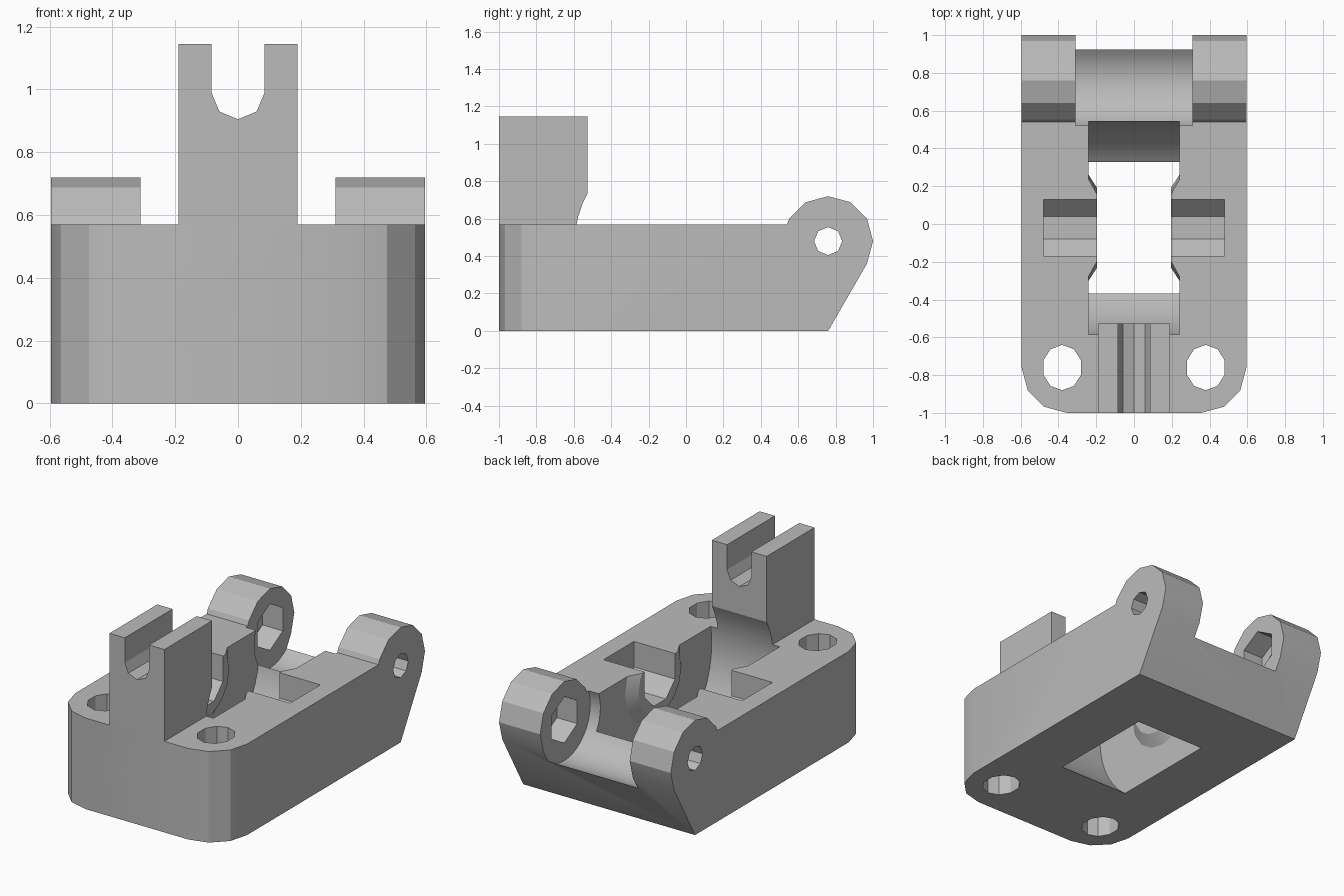
import bpy
import bmesh
from math import cos, sin, pi, radians

cube = bpy.data.objects.get("Cube")
if cube:
    bpy.data.objects.remove(cube, do_unlink=True)

grey = bpy.data.materials.new("plain grey")
grey.use_nodes = True
grey.diffuse_color = (0.5, 0.5, 0.5, 1)
grey.node_tree.nodes["Principled BSDF"].inputs["Base Color"].default_value = (0.5, 0.5, 0.5, 1)


def circle(u, v, r, n, turn=0.0, squash=1.0):
    """Regular polygon in the profile plane."""
    steps = [turn + 2 * pi * i / n for i in range(n)]
    return [(u + r * squash * cos(a), v + r * sin(a)) for a in steps]


def place(axis, u, v, w):
    return {"x": (w, u, v), "y": (u, w, v), "z": (u, v, w)}[axis]


def loft(name, axis, sections):
    """Solid through matching profiles, given as (position, profile) pairs."""
    bm = bmesh.new()
    rings = [[bm.verts.new(place(axis, u, v, w)) for u, v in prof] for w, prof in sections]
    n = len(rings[0])
    for a, b in zip(rings, rings[1:]):
        for i in range(n):
            j = (i + 1) % n
            bm.faces.new((a[i], a[j], b[j], b[i]))
    bm.faces.new(rings[0])
    bm.faces.new(rings[-1])
    bmesh.ops.recalc_face_normals(bm, faces=bm.faces)
    mesh = bpy.data.meshes.new(name)
    bm.to_mesh(mesh)
    bm.free()
    mesh.materials.append(grey)
    obj = bpy.data.objects.new(name, mesh)
    bpy.context.collection.objects.link(obj)
    return obj


def prism(name, axis, profile, lo, hi):
    return loft(name, axis, [(lo, profile), (hi, profile)])


def combine(obj, tool, operation="DIFFERENCE", keep=False):
    tool.hide_render = True
    mod = obj.modifiers.new("combine", "BOOLEAN")
    mod.operation = operation
    mod.solver = "EXACT"
    mod.object = tool
    bpy.context.view_layer.objects.active = obj
    bpy.ops.object.modifier_apply(modifier=mod.name)
    if not keep:
        bpy.data.objects.remove(tool, do_unlink=True)


TOP = 0.57
HALF = 0.595
HINGE = (0.76, 0.48)
AXLE = (-0.02, 0.46)

# Body: side profile with the hinge knuckle at the back
knuckle = [(HINGE[0] + 0.24 * cos(radians(a)), HINGE[1] + 0.24 * sin(radians(a)))
           for a in range(-30, 151, 30)]
side = [(-1, 0), (0.76, 0)] + knuckle + [(0.54, TOP), (-1, TOP)]
body = prism("body", "x", side, -HALF, HALF)

# Rounded front corners
corner = [(0.355 + 0.24 * sin(radians(a)), -0.76 - 0.24 * cos(radians(a)))
          for a in range(0, 91, 30)]
outline = corner + [(HALF, 1.2), (-HALF, 1.2)] + [(-x, y) for x, y in reversed(corner)]
combine(body, prism("outline", "z", outline, -0.5, 1.5), "INTERSECT")

# Gap between the hinge ears
combine(body, prism("hinge_gap", "x", circle(*HINGE, 0.256, 36), -0.31, 0.31))

# Nut pockets and pin hole in the ears
combine(body, prism("nut_pockets", "x", circle(*HINGE, 0.145, 6, pi / 2), -0.45, 0.45))
combine(body, prism("pin_hole", "x", circle(*HINGE, 0.075, 8), -0.8, 0.8))

# Wheel well, keeping a tapered boss on each side
well = prism("wheel_well", "x", circle(*AXLE, 0.577, 48), -0.24, 0.24)
post_cut = prism("post_cut", "x", circle(*AXLE, 0.577, 48), -0.4, 0.4)
for s in (-1, 1):
    boss = loft("boss", "x", [(s * 0.195, circle(*AXLE, 0.21, 16)),
                              (s * 0.26, circle(*AXLE, 0.31, 16))])
    combine(well, boss)
combine(body, well)

# Axle seat, open at the top
seat = [(0.13, 0.8), (0.13, 0.41), (0.04, 0.32), (-0.08, 0.32), (-0.17, 0.41), (-0.17, 0.8)]
combine(body, prism("axle_seat", "x", seat, -0.48, 0.48))

# Vertical screw holes
for s in (-1, 1):
    hole = circle(s * 0.38, -0.76, 0.12, 10, pi / 2, 0.88)
    combine(body, prism("screw_hole", "z", hole, -0.2, 0.9))

# Forked post at the front
notch = [(0.084 * cos(radians(a)), 0.989 + 0.084 * sin(radians(a)))
         for a in range(0, -181, -45)]
fork = [(-0.19, TOP), (0.19, TOP), (0.19, 1.145), (0.084, 1.145)] + notch
fork += [(-0.084, 1.145), (-0.19, 1.145)]
post = prism("fork_post", "y", fork, -1, -0.527)
combine(post, post_cut)

# Crisp facets, smooth large curves
for obj in (body, post):
    bpy.ops.object.select_all(action="DESELECT")
    obj.select_set(True)
    bpy.context.view_layer.objects.active = obj
    bpy.ops.object.shade_smooth_by_angle(angle=radians(20))
